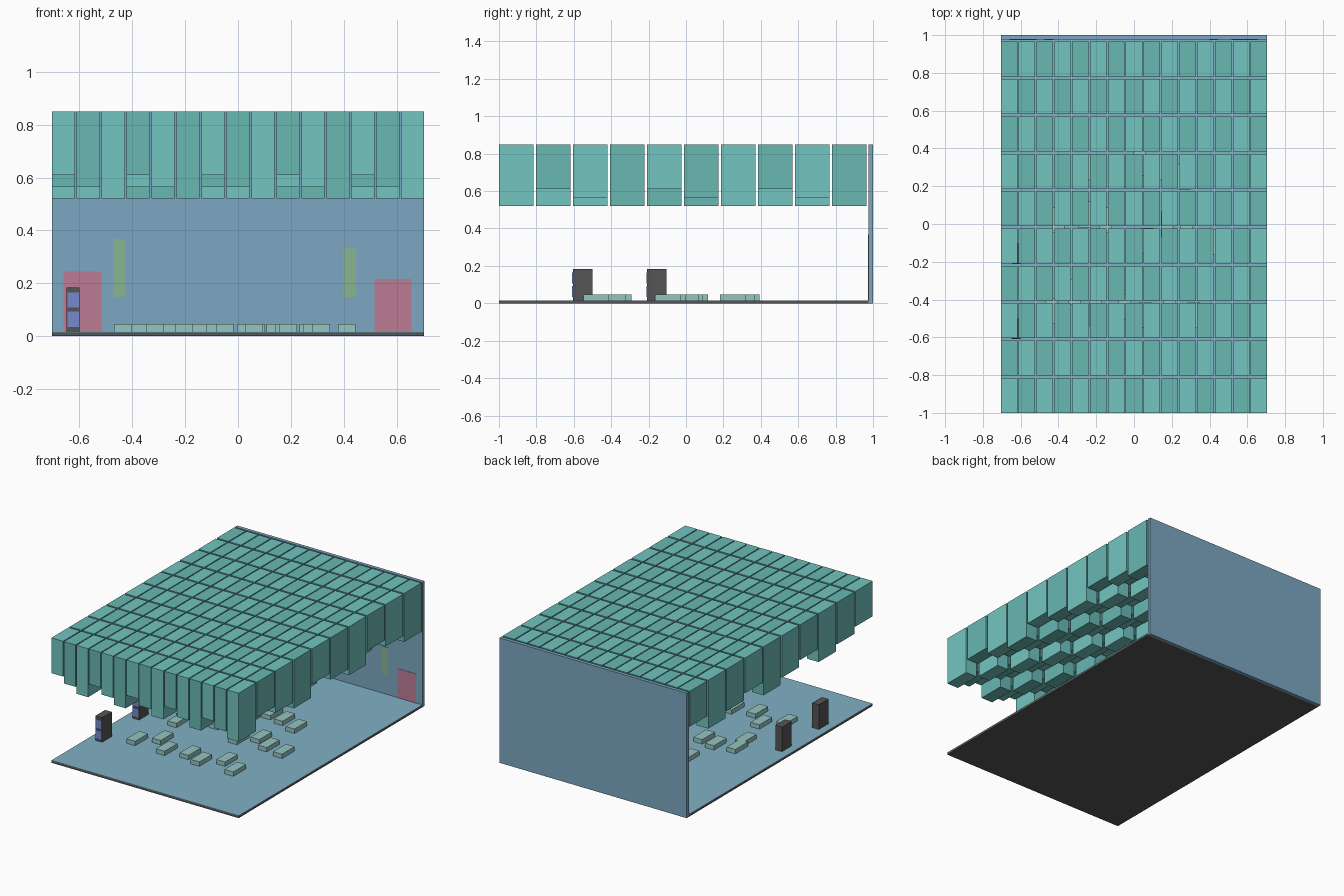
import bpy

if "Cube" in bpy.data.objects:
    bpy.data.objects.remove(bpy.data.objects["Cube"])


def mat(name, rgb):
    m = bpy.data.materials.new(name)
    m.diffuse_color = (*rgb, 1)
    m.use_nodes = True
    m.node_tree.nodes["Principled BSDF"].inputs["Base Color"].default_value = m.diffuse_color
    return m


BLUE = mat("wall_blue", (0.20, 0.39, 0.54))
CARPET = mat("floor_blue", (0.22, 0.44, 0.56))
TEAL_A = mat("teal_light", (0.17, 0.56, 0.53))
TEAL_B = mat("teal_dark", (0.14, 0.48, 0.45))
BENCH = mat("bench_teal", (0.30, 0.56, 0.53))
RED = mat("panel_red", (0.50, 0.20, 0.30))
GREEN = mat("panel_green", (0.25, 0.46, 0.28))
DARK = mat("cabinet_grey", (0.09, 0.09, 0.09))
SCREEN = mat("screen_blue", (0.18, 0.25, 0.62))


def box(name, x, y, z, material=None):
    """Box from (min, max) ranges on each axis."""
    verts = [(a, b, c) for a in x for b in y for c in z]
    faces = [(0, 1, 3, 2), (4, 6, 7, 5), (0, 4, 5, 1),
             (2, 3, 7, 6), (0, 2, 6, 4), (1, 5, 7, 3)]
    me = bpy.data.meshes.new(name)
    me.from_pydata(verts, [], faces)
    if material:
        me.materials.append(material)
    ob = bpy.data.objects.new(name, me)
    bpy.context.collection.objects.link(ob)
    return ob


HW = 0.705

# Floor slab with coloured covering, and back wall
box("floor_slab", (-HW, HW), (-1, 0.976), (0, 0.012), DARK)
box("floor_covering", (-HW, HW), (-1, 0.976), (0.012, 0.016), CARPET)
box("back_wall", (-HW, HW), (0.976, 1), (0, 0.85), BLUE)

# Ceiling of hanging blocks in three stepped depths
COLS, ROWS, GX, GY = 15, 10, 0.007, 0.012
PX = (2 * HW + GX) / COLS
PY = (1.965 + GY) / ROWS
for i in range(COLS):
    for j in range(ROWS):
        x, y = -HW + i * PX, -1 + j * PY
        bottom = 0.61 - 0.045 * ((i + j) % 3)
        box("ceiling_block", (x, x + PX - GX), (y, y + PY - GY), (bottom, 0.85),
            TEAL_B if (i + j) % 2 else TEAL_A)

# Flat panels on the back wall
for name, x, z, m in (("red_panel_left", (-0.66, -0.517), (0.016, 0.245), RED),
                      ("red_panel_right", (0.517, 0.657), (0.016, 0.215), RED),
                      ("green_panel_left", (-0.473, -0.427), (0.147, 0.367), GREEN),
                      ("green_panel_right", (0.4, 0.446), (0.147, 0.335), GREEN)):
    box(name, x, (0.974, 0.977), z, m)

# Staggered low benches, three loose rows
benches = [(-0.437, -0.46), (-0.315, -0.36), (-0.205, -0.475), (-0.05, -0.44),
           (0.06, -0.48), (0.19, -0.39), (0.315, -0.48),
           (-0.38, -0.10), (-0.40, 0.02), (-0.26, 0.05), (-0.15, 0.02),
           (0.07, -0.09), (0.175, 0.0), (0.28, -0.07), (0.412, -0.095),
           (-0.23, 0.30), (-0.09, 0.26), (0.03, 0.325), (0.14, 0.30), (0.265, 0.25)]
for x, y in benches:
    box("bench", (x - 0.033, x + 0.033), (y - 0.068, y + 0.068), (0.016, 0.046), BENCH)

# Two tall cabinets with a pair of screens on the front
for y in (-0.605, -0.208):
    box("cabinet", (-0.65, -0.6), (y, y + 0.105), (0.014, 0.183), DARK)
    for z in (0.035, 0.107):
        box("cabinet_screen", (-0.646, -0.602), (y - 0.004, y + 0.002), (z, z + 0.057), SCREEN)
